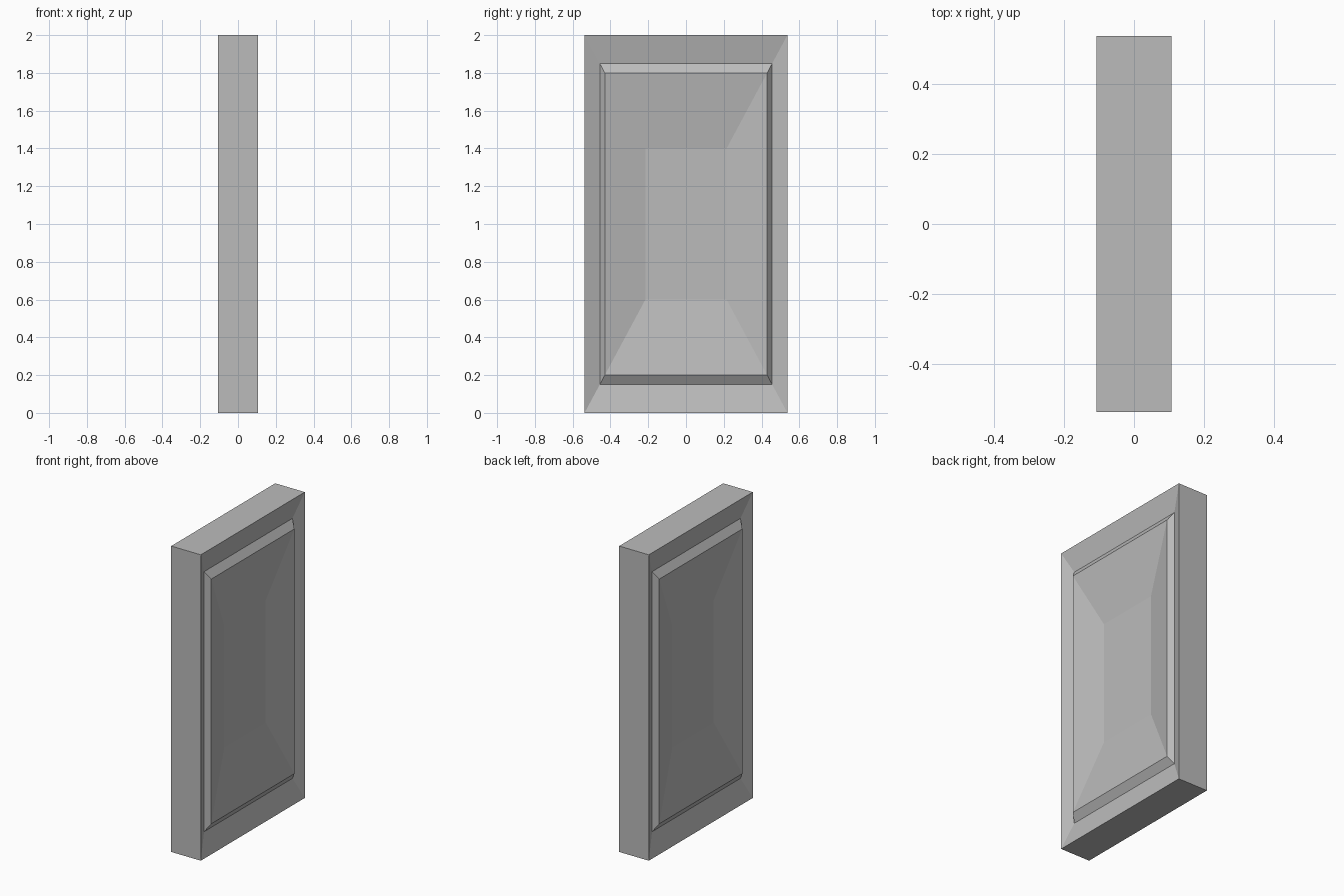
import bpy, bmesh

cube = bpy.data.objects.get("Cube")
if cube:
    bpy.data.objects.remove(cube, do_unlink=True)

HALF_X, HALF_Y, HALF_Z = 0.107, 0.537, 1.0

# Plain grey
grey = bpy.data.materials.new("grey")
grey.use_nodes = True
colour = (0.5, 0.5, 0.5, 1)
grey.diffuse_color = colour
grey.node_tree.nodes["Principled BSDF"].inputs["Base Color"].default_value = colour

# Slab
bm = bmesh.new()
bmesh.ops.create_cube(bm, size=2)
for v in bm.verts:
    v.co = (v.co.x * HALF_X, v.co.y * HALF_Y, (v.co.z + 1) * HALF_Z)

# Concentric steps on each broad face: (scale of outline, depth below face)
STEPS = [(0.85, 0.033), (0.8, 0.0), (0.4, 0.057)]


def sink_panel(face):
    """Inset a broad face into a groove, a raised rim and a dished centre."""
    side = 1 if face.normal.x > 0 else -1
    for scale, depth in STEPS:
        corners = [(v, v.co.copy()) for v in face.verts]
        current = max(abs(co.y) for _, co in corners) / HALF_Y
        bmesh.ops.inset_individual(bm, faces=[face], thickness=0.01)
        for v in face.verts:
            y_sign = 1 if v.co.y > 0 else -1
            z_sign = 1 if v.co.z > HALF_Z else -1
            v.co = (side * (HALF_X - depth),
                    y_sign * HALF_Y * scale,
                    HALF_Z + z_sign * HALF_Z * scale)


bm.normal_update()
for broad in [f for f in bm.faces if abs(f.normal.x) > 0.9]:
    sink_panel(broad)
bmesh.ops.recalc_face_normals(bm, faces=bm.faces[:])

mesh = bpy.data.meshes.new("door_panel")
bm.to_mesh(mesh)
bm.free()
mesh.materials.append(grey)
door = bpy.data.objects.new("door_panel", mesh)
bpy.context.collection.objects.link(door)
